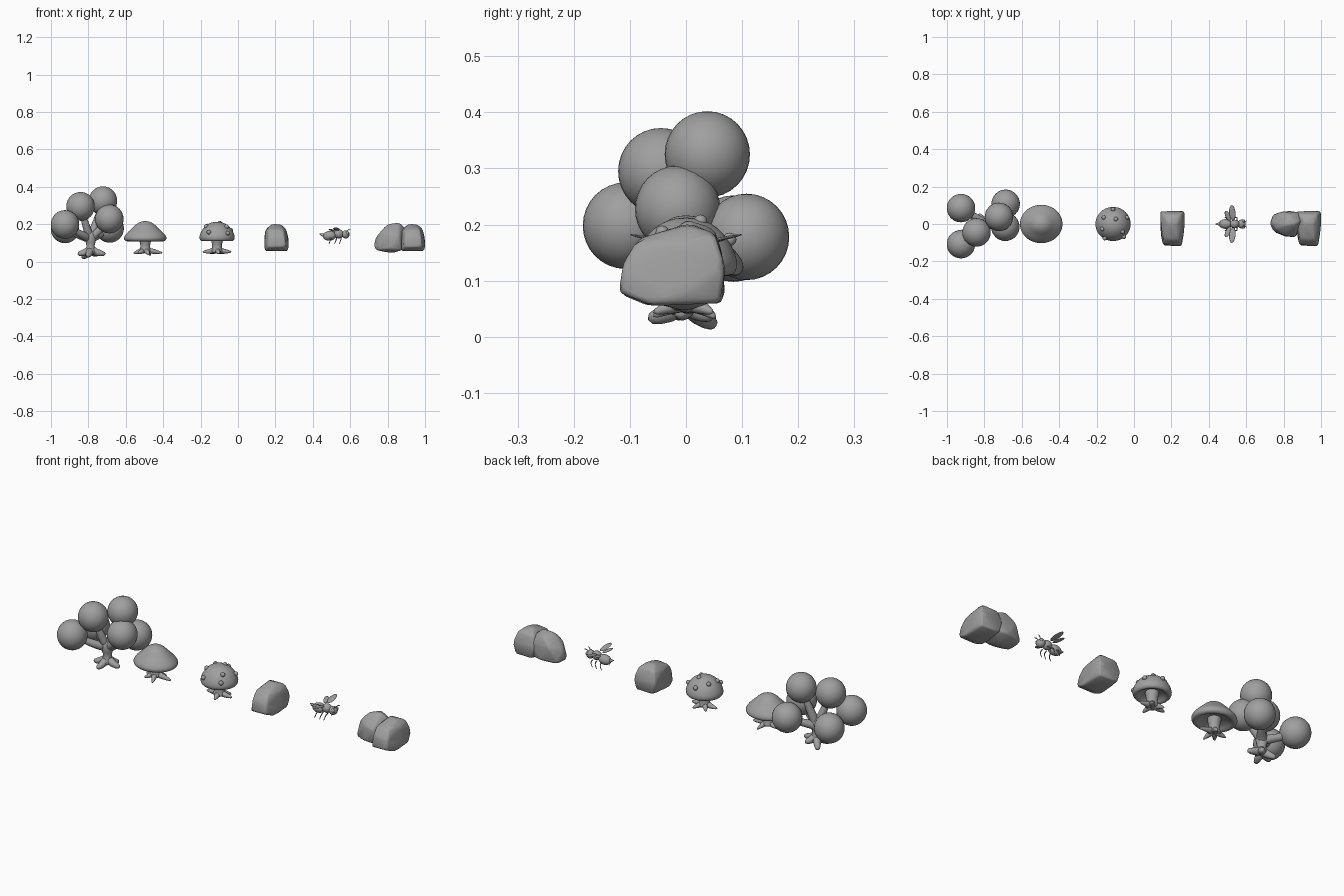
import bpy, bmesh, math
from mathutils import Vector, Matrix

cube = bpy.data.objects.get("Cube")
if cube:
    bpy.data.objects.remove(cube, do_unlink=True)

grey = bpy.data.materials.new("plain_grey")
grey.use_nodes = True
COLOUR = (0.35, 0.35, 0.35, 1)
grey.diffuse_color = COLOUR
grey.node_tree.nodes["Principled BSDF"].inputs["Base Color"].default_value = COLOUR


def finish(name, bm, angle=180):
    bmesh.ops.recalc_face_normals(bm, faces=bm.faces)
    mesh = bpy.data.meshes.new(name)
    bm.to_mesh(mesh)
    bm.free()
    mesh.materials.append(grey)
    obj = bpy.data.objects.new(name, mesh)
    bpy.context.collection.objects.link(obj)
    bpy.ops.object.select_all(action="DESELECT")
    obj.select_set(True)
    bpy.context.view_layer.objects.active = obj
    bpy.ops.object.shade_smooth_by_angle(angle=math.radians(angle))
    return obj


def ball(name, centre, size, tilt=(0, 0, 0), detail=24):
    """Ellipsoid with the given half sizes."""
    bm = bmesh.new()
    bmesh.ops.create_uvsphere(bm, u_segments=detail, v_segments=detail // 2, radius=1)
    turn = Matrix.Rotation(tilt[2], 4, "Z") @ Matrix.Rotation(tilt[1], 4, "Y") @ Matrix.Rotation(tilt[0], 4, "X")
    bm.transform(Matrix.Translation(centre) @ turn @ Matrix.Diagonal((*size, 1)))
    return finish(name, bm)


def tube(name, points, radii, sides=10):
    """Closed tapered tube along a smoothed path."""
    bm = bmesh.new()
    pts = [Vector(p) for p in points]
    rings = []
    for i, p in enumerate(pts):
        way = pts[min(i + 1, len(pts) - 1)] - pts[max(i - 1, 0)]
        turn = way.to_track_quat("Z", "Y")
        rings.append([bm.verts.new(p + turn @ Vector((radii[i] * math.cos(a), radii[i] * math.sin(a), 0)))
                      for a in (math.tau * k / sides for k in range(sides))])
    for low, high in zip(rings, rings[1:]):
        for k in range(sides):
            n = (k + 1) % sides
            bm.faces.new((low[k], low[n], high[n], high[k]))
    bm.faces.new(rings[0])
    bm.faces.new(rings[-1])
    obj = finish(name, bm)
    obj.modifiers.new("round", "SUBSURF").levels = 1
    return obj


def lathe(name, centre, profile, squash=1, steps=32):
    bm = bmesh.new()
    verts = [bm.verts.new((r, 0, z)) for r, z in profile]
    edges = [bm.edges.new(pair) for pair in zip(verts, verts[1:])]
    bmesh.ops.spin(bm, geom=verts + edges, cent=(0, 0, 0), axis=(0, 0, 1), angle=math.tau, steps=steps)
    bmesh.ops.remove_doubles(bm, verts=bm.verts, dist=0.0005)
    bm.transform(Matrix.Translation(centre) @ Matrix.Diagonal((1, squash, 1, 1)))
    obj = finish(name, bm)
    obj.modifiers.new("round", "SUBSURF").levels = 1
    return obj


def boulder(name, centre, points):
    """Faceted hull with softened edges."""
    bm = bmesh.new()
    for p in points:
        bm.verts.new(Vector(p) + Vector(centre))
    hull = bmesh.ops.convex_hull(bm, input=bm.verts)
    loose = {g for g in hull["geom_interior"] if isinstance(g, bmesh.types.BMVert)}
    bmesh.ops.delete(bm, geom=list(loose), context="VERTS")
    obj = finish(name, bm)
    bevel = obj.modifiers.new("soft_edges", "BEVEL")
    bevel.width = 0.008
    bevel.segments = 2
    bevel.limit_method = "NONE"
    return obj


# Tree: crown balls, each carried by a branch from the fork
FORK = Vector((-0.79, 0, 0.125))
crown = {
    "front_left": (-0.925, -0.108, 0.198), "back_left": (-0.925, 0.085, 0.175),
    "upper_left": (-0.842, -0.045, 0.295), "upper_right": (-0.722, 0.038, 0.325),
    "middle_right": (-0.688, -0.015, 0.228), "back_right": (-0.686, 0.108, 0.178)}
for part, spot in crown.items():
    spot = Vector(spot)
    ball("foliage_" + part, spot, (0.076, 0.076, 0.077), detail=32)
    bend = FORK.lerp(spot, 0.45) + Vector((0, 0, -0.01))
    tube("branch_" + part, [FORK - Vector((0, 0, 0.03)), FORK, bend, spot], [0.03, 0.028, 0.02, 0.015])
tube("tree_trunk", [(-0.788, 0, 0.035), (-0.788, 0, 0.06), (-0.788, 0, 0.1), (-0.79, 0, 0.15), (-0.79, 0, 0.175)],
     [0.04, 0.034, 0.03, 0.036, 0.02], 14)
for i, tip in enumerate([(-0.835, 0.055, 0.018), (-0.86, -0.02, 0.04), (-0.805, -0.07, 0.03),
                         (-0.705, -0.01, 0.04), (-0.75, 0.05, 0.035)]):
    start = Vector((-0.788, 0, 0.065))
    tip = Vector(tip)
    tube(f"tree_root_{i + 1}", [start, start.lerp(tip, 0.45) - Vector((0, 0, 0.008)), tip], [0.026, 0.02, 0.012])


# Mushrooms: lathed cap and stem on pointed roots
def mushroom(name, x, cap, squash, roots):
    lathe(name + "_cap", (x, 0, 0), cap, squash)
    lathe(name + "_stem", (x, 0, 0), [(0, 0.045), (0.03, 0.047), (0.034, 0.055), (0.027, 0.07), (0.026, 0.09),
                                      (0.034, 0.115), (0.036, 0.14), (0, 0.15)], steps=16)
    for i, (dx, dy, z) in enumerate(roots):
        tube(f"{name}_root_{i + 1}", [(x, 0, 0.062), (x + dx * 0.5, dy * 0.5, 0.054), (x + dx, dy, z)],
             [0.02, 0.014, 0.005])


mushroom("wide_mushroom", -0.496, [
    (0, 0.217), (0.025, 0.214), (0.05, 0.2), (0.066, 0.182), (0.092, 0.16), (0.112, 0.138), (0.117, 0.122),
    (0.106, 0.108), (0.088, 0.108), (0.075, 0.122), (0.035, 0.132), (0, 0.132)], 0.9,
    [(0.095, 0.0, 0.046), (-0.065, 0.01, 0.045), (0.02, -0.06, 0.035), (0.03, 0.055, 0.032), (-0.04, -0.045, 0.045)])
mushroom("spotted_mushroom", -0.112, [
    (0, 0.213), (0.03, 0.21), (0.058, 0.196), (0.08, 0.172), (0.094, 0.142), (0.096, 0.124),
    (0.088, 0.109), (0.072, 0.109), (0.062, 0.124), (0.035, 0.133), (0, 0.133)], 0.97,
    [(0.08, 0.0, 0.052), (-0.08, 0.0, 0.052), (0.01, -0.06, 0.042), (0.04, 0.05, 0.042), (-0.04, 0.045, 0.042)])

# Raised spots lie on the dome at a compass angle and distance from the middle
for i, (heading, reach) in enumerate([(90, 0.078), (145, 0.06), (25, 0.082), (205, 0.064), (-40, 0.066),
                                      (-50, 0.09), (-120, 0.088), (60, 0.03)]):
    a = math.radians(heading)
    height = 0.125 + 0.085 * math.sqrt(max(0, 1 - (reach / 0.095) ** 2))
    ball(f"cap_spot_{i + 1}", (-0.112 + reach * math.cos(a), reach * math.sin(a), height), (0.012,) * 3, detail=12)

# Rocks: a squat block used twice and a leaning block beside it
block = [(-0.05, 0.065, 0.06), (0.055, 0.06, 0.06), (-0.065, 0.068, 0.12), (0.065, 0.07, 0.125),
         (-0.05, 0.055, 0.18), (0.045, 0.05, 0.185), (-0.02, 0.005, 0.203), (0.025, 0.0, 0.198),
         (-0.06, -0.01, 0.165), (0.055, -0.01, 0.165), (-0.045, -0.08, 0.17), (0.035, -0.085, 0.175),
         (-0.04, -0.11, 0.135), (0.045, -0.112, 0.13), (-0.05, -0.115, 0.075), (0.05, -0.12, 0.08),
         (-0.06, -0.07, 0.056), (0.06, -0.06, 0.055), (-0.065, 0.0, 0.08), (0.067, 0.0, 0.08)]
slab = [(-0.105, 0.0, 0.08), (-0.1, 0.01, 0.125), (-0.09, -0.04, 0.06), (-0.09, 0.05, 0.065), (-0.07, -0.03, 0.155),
        (-0.05, 0.065, 0.15), (-0.035, -0.01, 0.2), (0.0, 0.05, 0.195), (0.03, 0.0, 0.21), (0.065, 0.02, 0.18),
        (-0.03, -0.062, 0.15), (0.03, -0.07, 0.14), (-0.02, -0.068, 0.07), (0.04, -0.06, 0.06),
        (0.07, 0.05, 0.07), (0.07, 0.06, 0.14), (0.0, 0.07, 0.07), (-0.01, 0.0, 0.045)]
boulder("single_rock", (0.205, 0, 0), block)
boulder("paired_rock_right", (0.934, 0, 0), block)
boulder("paired_rock_left", (0.832, 0, 0), slab)

# Bee: body parts along x, with mirrored eyes, wings, legs and feelers
ball("bee_abdomen", (0.49, 0, 0.138), (0.036, 0.026, 0.026), (0, -0.1, 0))
ball("bee_chest", (0.538, 0, 0.148), (0.026, 0.023, 0.024))
ball("bee_head", (0.576, 0, 0.145), (0.021, 0.024, 0.022))
tube("bee_sting", [(0.462, 0, 0.14), (0.448, 0, 0.144), (0.434, 0, 0.148)], [0.014, 0.007, 0.002], 8)
for side, s in (("left", 1), ("right", -1)):
    ball("bee_eye_" + side, (0.585, s * 0.016, 0.152), (0.009, 0.008, 0.011), detail=12)
    ball("bee_front_wing_" + side, (0.526, s * 0.06, 0.174), (0.017, 0.042, 0.003), (s * 0.2, 0, s * 0.1), 16)
    ball("bee_rear_wing_" + side, (0.502, s * 0.043, 0.168), (0.013, 0.031, 0.003), (s * 0.2, 0, s * 0.45), 16)
    tube("bee_feeler_" + side, [(0.583, s * 0.008, 0.16), (0.593, s * 0.013, 0.174), (0.604, s * 0.017, 0.172)],
         [0.003, 0.0025, 0.003], 6)
    for i, x in enumerate((0.495, 0.525, 0.55)):
        tube(f"bee_leg_{i + 1}_{side}", [(x, s * 0.014, 0.13), (x + 0.002, s * 0.034, 0.122),
                                         (x - 0.004, s * 0.036, 0.106), (x - 0.01, s * 0.033, 0.092)],
             [0.004, 0.004, 0.003, 0.002], 6)
